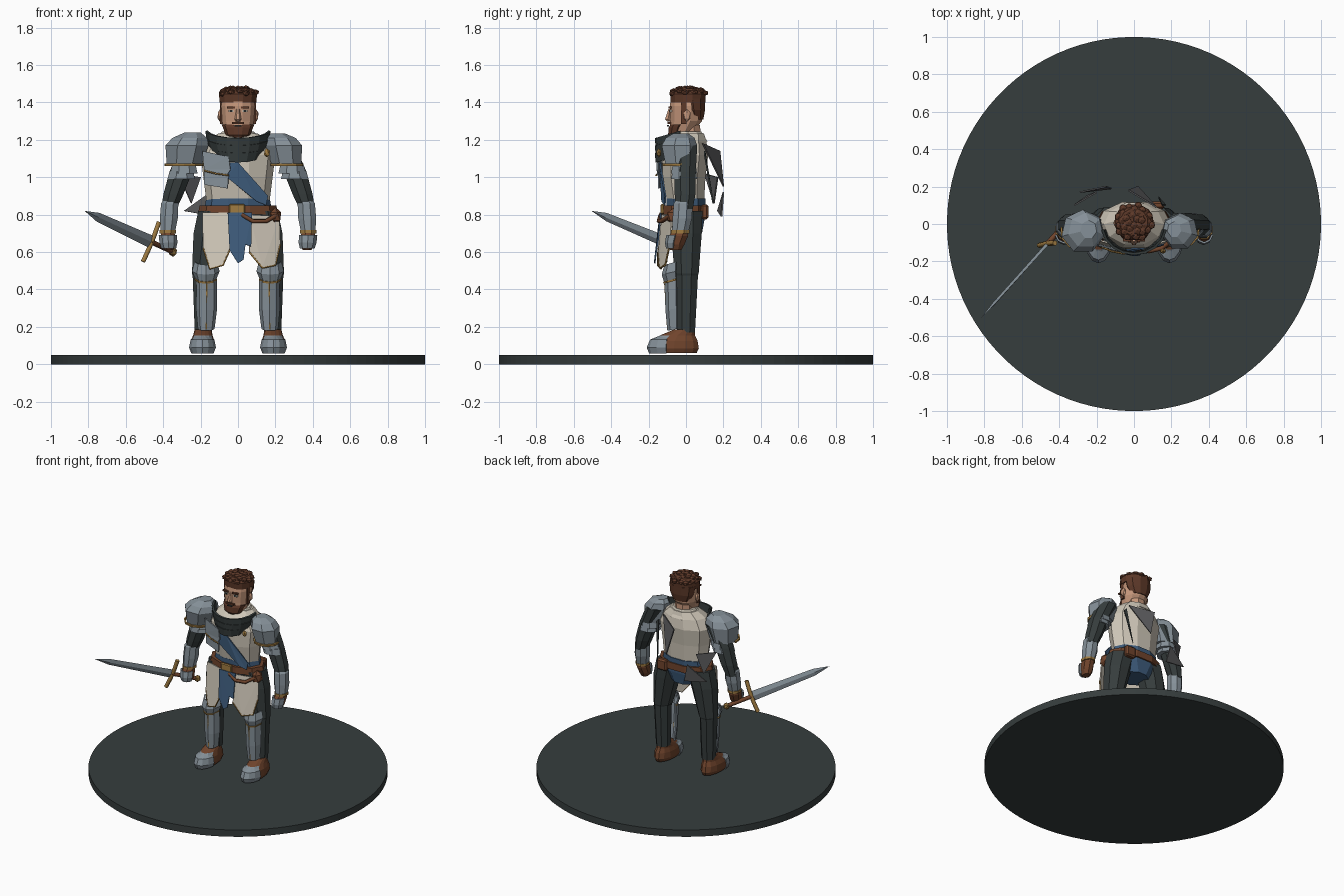
import bpy, bmesh, math, random
from mathutils import Vector

if "Cube" in bpy.data.objects:
    bpy.data.objects.remove(bpy.data.objects["Cube"])

random.seed(4)


def mat(name, r, g, b):
    m = bpy.data.materials.new(name)
    lin = [(c / 255 / 12.92) if c < 11 else ((c / 255 + 0.055) / 1.055) ** 2.4 for c in (r, g, b)]
    m.diffuse_color = (*lin, 1)
    m.use_nodes = True
    m.node_tree.nodes["Principled BSDF"].inputs["Base Color"].default_value = m.diffuse_color
    return m


DARK = mat("dark slate", 54, 61, 61)
CREAM = mat("cream cloth", 208, 200, 185)
STEEL = mat("steel", 133, 144, 152)
GOLD = mat("old gold", 160, 124, 66)
LEATHER = mat("brown leather", 112, 68, 44)
HAIR = mat("hair brown", 92, 56, 40)
SKIN = mat("skin", 196, 150, 122)
BLUE = mat("blue cloth", 62, 92, 124)
CLOTH = mat("grey cloth", 88, 88, 90)


def finish(name, bm, m, fix=True):
    if fix:
        bmesh.ops.recalc_face_normals(bm, faces=bm.faces[:])
    me = bpy.data.meshes.new(name)
    bm.to_mesh(me)
    bm.free()
    ob = bpy.data.objects.new(name, me)
    bpy.context.collection.objects.link(ob)
    me.materials.append(m)
    return ob


def solid(ob, t):
    mod = ob.modifiers.new("thickness", "SOLIDIFY")
    mod.thickness = t
    mod.offset = 0


# closed body through horizontal rings (cx, cy, z, rx, ry)
def loft(name, rings, m, n=8):
    bm = bmesh.new()
    loops = [[bm.verts.new((cx + rx * math.sin((i + .5) * math.tau / n),
                            cy - ry * math.cos((i + .5) * math.tau / n), z)) for i in range(n)]
             for cx, cy, z, rx, ry in rings]
    for a, b in zip(loops, loops[1:]):
        for i in range(n):
            bm.faces.new((a[i], a[(i + 1) % n], b[(i + 1) % n], b[i]))
    bm.faces.new(loops[0][::-1])
    bm.faces.new(loops[-1])
    return finish(name, bm, m)


# open curved shell around the front; dip lowers its middle
def shell(name, rings, m, half=80, dip=0.0, n=6, t=0.01):
    bm = bmesh.new()
    loops = []
    for cx, cy, z, rx, ry in rings:
        row = []
        for i in range(n + 1):
            a = math.radians(-half + 2 * half * i / n)
            row.append(bm.verts.new((cx + rx * math.sin(a), cy - ry * math.cos(a),
                                     z - dip * max(0, math.cos(a)))))
        loops.append(row)
    for a, b in zip(loops, loops[1:]):
        for i in range(n):
            bm.faces.new((a[i], a[i + 1], b[i + 1], b[i]))
    solid(finish(name, bm, m), t)


# flat sheet from 3D points
def sheet(name, pts, m, t=0.008):
    bm = bmesh.new()
    bm.faces.new([bm.verts.new(p) for p in pts])
    bmesh.ops.triangulate(bm, faces=bm.faces[:])
    solid(finish(name, bm, m), t)


# front cloth outline (x, z) wrapped around the body
def front(name, outline, m, y=-0.13, slope=0.0, t=0.008):
    sheet(name, [(x, y + 1.2 * x * x - slope * (0.8 - z), z) for x, z in outline], m, t)


# straight-segment rod along points
def rod(name, pts, r, m, res=1):
    cu = bpy.data.curves.new(name, "CURVE")
    cu.dimensions = "3D"
    cu.bevel_depth = r
    cu.bevel_resolution = res
    cu.use_fill_caps = True
    sp = cu.splines.new("POLY")
    sp.points.add(len(pts) - 1)
    for p, q in zip(sp.points, pts):
        p.co = (*q, 1)
    cu.materials.append(m)
    bpy.context.collection.objects.link(bpy.data.objects.new(name, cu))


def box(name, c, s, m, bevel=0.0):
    bm = bmesh.new()
    bmesh.ops.create_cube(bm, size=1)
    for v in bm.verts:
        v.co = Vector([v.co[i] * s[i] + c[i] for i in range(3)])
    if bevel:
        bmesh.ops.bevel(bm, geom=bm.edges[:], offset=bevel, segments=1, affect="EDGES")
    return finish(name, bm, m)


def blob(name, c, s, m):
    bm = bmesh.new()
    bmesh.ops.create_icosphere(bm, subdivisions=1, radius=1)
    for v in bm.verts:
        v.co = Vector([v.co[i] * s[i] + c[i] for i in range(3)])
    return finish(name, bm, m)


# base disc
loft("base", [(0, 0, 0, 1, 1), (0, 0, 0.05, 1, 1)], DARK, 96)

# torso, hips, belt
loft("torso", [(0, 0, .84, .165, .1), (0, -.01, 1.0, .185, .12), (0, -.005, 1.12, .2, .13),
               (0, 0, 1.19, .16, .115), (0, .015, 1.235, .105, .085)], CREAM, 10)
loft("hips", [(0, 0, .70, .1, .09), (0, 0, .78, .19, .105), (0, 0, .885, .17, .11)], BLUE, 10)
loft("belt", [(0, -.005, .80, .215, .122), (0, -.005, .85, .205, .122)], LEATHER, 10)
box("buckle", (-.005, -.125, .83), (.085, .02, .055), GOLD, .006)
rod("hanging_strap", [(.02, -.135, .80), (.08, -.145, .765), (.15, -.13, .765), (.21, -.08, .80)], .012, LEATHER)
blob("hip_pouch", (.2, -.06, .79), (.035, .045, .05), LEATHER)
box("back_pouch", (.12, .1, .815), (.08, .04, .08), LEATHER, .01)

# chest cloth and plates
front("sash", [(-.06, 1.08), (.0, 1.08), (.16, .9), (.15, .85), (.1, .87), (-.06, 1.0)], BLUE, -.14)
front("chest_plate", [(-.19, 1.14), (-.05, 1.11), (-.04, 1.04), (-.06, 1.01), (-.18, 1.04)], STEEL, -.155)
front("lower_chest_plate", [(-.18, 1.04), (-.05, 1.01), (-.055, .94), (-.18, .96)], STEEL, -.15)
rod("chest_trim", [(-.18, -.12, 1.035), (-.12, -.146, 1.02), (-.05, -.16, 1.01)], .005, GOLD)
for i, (z, r0, r1) in enumerate([(1.125, .125, .15), (1.165, .15, .168), (1.205, .162, .17)]):
    shell(f"gorget_band_{i}", [(0, -.01, z, r0, .145), (0, -.01, z + .05, r1, .15)], DARK, 82, .045, 8, .014)
loft("collar", [(0, .02, 1.19, .13, .1), (0, .01, 1.245, .085, .075)], CREAM, 10)

# tabard panels with gilt hems
left = [(-.04, .62), (-.08, .53), (-.15, .51), (-.185, .62)]
right = [(.06, .6), (.13, .515), (.2, .53), (.225, .64)]
front("tabard_left", [(-.19, .81), (-.04, .81)] + left, CREAM, -.13, .1)
front("tabard_right", [(.22, .79), (.06, .80)] + right, CREAM, -.13, .1)
front("tabard_middle", [(-.055, .81), (.075, .81), (.07, .63), (.04, .64), (.03, .56), (0, .54), (-.045, .61)],
      BLUE, -.142, .1)
for nm, pts in (("left", left), ("right", right)):
    rod("hem_" + nm, [(x, -.132 + 1.2 * x * x - .1 * (.8 - z), z) for x, z in pts], .005, GOLD)

# limbs, mirrored
for s, side in ((-1, "left"), (1, "right")):
    loft("leg_" + side, [(s * .185, 0, .17, .05, .052), (s * .187, .003, .475, .06, .066),
                         (s * .185, .003, .485, .066, .07), (s * .15, .003, .7, .095, .088),
                         (s * .12, 0, .82, .1, .095)], DARK)
    shell("greave_" + side, [(s * .17, -.045, .19, .04, .05), (s * .168, -.045, .3, .052, .06),
                             (s * .167, -.045, .45, .05, .065)], STEEL, 85, .01, 4)
    shell("knee_" + side, [(s * .172, -.04, .455, .05, .07), (s * .172, -.04, .5, .07, .085),
                           (s * .172, -.04, .55, .058, .07)], STEEL, 80, .02, 4)
    shell("knee_trim_" + side, [(s * .172, -.04, .452, .055, .075), (s * .172, -.04, .462, .057, .078)],
          GOLD, 80, .02, 4)
    rod("greave_ridge_" + side, [(s * .17, -.097, .19), (s * .167, -.112, .43)], .005, GOLD)
    # boots with steel toes
    boot = loft("boot_" + side, [(s * .19, -.065, .06, .055, .125), (s * .19, -.065, .085, .066, .137),
                                 (s * .19, -.06, .125, .063, .125), (s * .188, -.045, .155, .052, .095),
                                 (s * .187, -.01, .185, .045, .058)], LEATHER, 14)
    boot.data.materials.append(STEEL)
    for p in boot.data.polygons:
        if p.center.y < -.115 and abs(p.normal.z) < .95:
            p.material_index = 1
    shell("toe_cap_" + side, [(s * .19, -.085, .06, .058, .11), (s * .19, -.085, .09, .07, .122),
                              (s * .19, -.085, .13, .062, .105), (s * .19, -.09, .15, .03, .05)], STEEL, 80, 0, 6, .006)
    # arms
    loft("upper_arm_" + side, [(s * .37, -.01, .83, .045, .05), (s * .345, -.005, .91, .058, .06),
                               (s * .305, -.005, 1.03, .066, .062), (s * .24, 0, 1.17, .07, .065)], DARK)
    for k in range(2):
        z = 1.0 + k * .03
        c = s * (.302 - k * .014)
        loft(f"arm_lame_{side}_{k}", [(c, -.01, z - .01, .078, .075), (c, -.01, z + .03, .068, .068)], STEEL)
    loft("vambrace_" + side, [(s * .375, -.03, .71, .042, .048), (s * .37, -.02, .78, .052, .056),
                              (s * .365, -.015, .86, .05, .055), (s * .36, -.01, .885, .035, .04)], STEEL)
    loft("wrist_band_" + side, [(s * .375, -.03, .70, .047, .053), (s * .375, -.03, .717, .047, .053)], GOLD)
    loft("hand_" + side, [(s * .37, -.055, .61, .025, .032), (s * .37, -.055, .64, .04, .05),
                          (s * .375, -.04, .685, .042, .055), (s * .375, -.03, .715, .036, .044)], LEATHER)
    shell("hand_plate_" + side, [(s * .37, -.057, .62, .036, .045), (s * .372, -.052, .65, .045, .056),
                                 (s * .375, -.042, .69, .046, .058)], STEEL, 75, 0, 4)
    # shoulder plates, larger on the sword side
    k = 1.12 if s < 0 else .95
    c = .268 if s < 0 else .24
    loft("pauldron_" + side, [(s * (c + .02), -.035, 1.06, .085 * k, .085 * k),
                              (s * (c + .005), -.04, 1.17, .105 * k, .105 * k),
                              (s * (c - .01), -.035, 1.21, .085 * k, .085 * k),
                              (s * (c - .025), -.03, 1.205 + .03 * k, .04 * k, .045 * k)], STEEL, 7)
    shell("pauldron_trim_" + side, [(s * (c + .02), -.035, 1.06, .09 * k, .09 * k),
                                    (s * (c + .02), -.035, 1.074, .092 * k, .092 * k)], GOLD, 100, 0, 6)
    # ears, brows, eyes
    blob("ear_" + side, (s * .097, .005, 1.33), (.014, .022, .034), SKIN)
    box("brow_" + side, (s * .038, -.086, 1.373), (.042, .016, .011), HAIR)
    box("eye_" + side, (s * .037, -.081, 1.354), (.028, .014, .013), CREAM)
    box("iris_" + side, (s * .036, -.087, 1.354), (.012, .006, .013), DARK)
    box("sideburn_" + side, (s * .088, -.012, 1.345), (.016, .03, .12), HAIR)
blob("shoulder_rosette", (.155, -.145, 1.13), (.018, .014, .024), GOLD)

# head
loft("neck", [(0, .025, 1.15, .065, .06), (0, .02, 1.28, .065, .06)], SKIN)
loft("head", [(0, -.05, 1.205, .045, .03), (0, -.025, 1.24, .075, .065), (0, .0, 1.3, .09, .088),
              (0, .003, 1.38, .097, .093), (0, .005, 1.45, .085, .083)], SKIN, 12)
loft("nose", [(0, -.09, 1.298, .012, .012), (0, -.096, 1.31, .018, .019), (0, -.086, 1.365, .009, .009)], SKIN, 6)
loft("beard", [(0, -.055, 1.205, .04, .03), (0, -.053, 1.225, .066, .045), (0, -.045, 1.265, .08, .05),
               (0, -.035, 1.282, .088, .05)], HAIR, 10)
box("moustache", (0, -.09, 1.29), (.062, .018, .012), HAIR)
box("mouth", (0, -.096, 1.276), (.036, .01, .007), DARK)

# hair: cap, nape and seeded tufts
loft("hair_cap", [(0, .01, 1.4, .102, .096), (0, .01, 1.445, .105, .098), (0, .012, 1.475, .075, .072)], HAIR, 12)
loft("hair_back", [(0, .05, 1.31, .065, .045), (0, .042, 1.36, .092, .063), (0, .035, 1.42, .1, .072)], HAIR, 10)
for i in range(34):
    a = i * 2.4
    r = .095 * math.sqrt((i + 1) / 34)
    blob(f"hair_tuft_{i}", (r * math.sin(a), .01 - r * math.cos(a), 1.478 - 3.2 * r * r + random.uniform(-.006, .004)),
         (.023, .023, .017), HAIR)

# torn cloak pieces on the back
sheet("cloak_flap", [(.12, .09, 1.18), (-.03, .18, 1.14), (.02, .2, .95)], CLOTH)
sheet("cloak_scrap", [(-.29, .17, .82), (-.15, .2, .92), (-.12, .19, .79)], CLOTH)
sheet("cloak_strip", [(.15, .1, 1.14), (.17, .1, 1.12), (.13, .145, .86)], DARK)
sheet("cloak_side_scrap", [(-.32, .1, 1.02), (-.2, .17, 1.0), (-.25, .15, .86)], CLOTH)

# sword: diamond blade, guard, grip, pommel
guard = Vector((-.465, -.108, .655))
tip = Vector((-.82, -.505, .82))
d = (tip - guard).normalized()
up = Vector((-.42, -.10, .765)) - Vector((-.51, -.115, .55))
up = (up - d * up.dot(d)).normalized()
flat = d.cross(up)
bm = bmesh.new()
ends = []
for f, w in ((0, .034), (.8, .024)):
    c = guard.lerp(tip, f)
    ends.append([bm.verts.new(c + o) for o in (up * w, flat * .008, -up * w, -flat * .008)])
point = bm.verts.new(tip)
for i in range(4):
    j = (i + 1) % 4
    bm.faces.new((ends[0][i], ends[0][j], ends[1][j], ends[1][i]))
    bm.faces.new((ends[1][i], ends[1][j], point))
bm.faces.new(ends[0])
finish("blade", bm, STEEL)
rod("crossguard", [guard + up * .115, guard + up * .04 - d * .005, guard - up * .04 - d * .005, guard - up * .115],
    .014, GOLD)
rod("grip", [guard, guard - d * .17], .014, LEATHER)
blob("pommel", guard - d * .185, (.024, .024, .026), GOLD)
